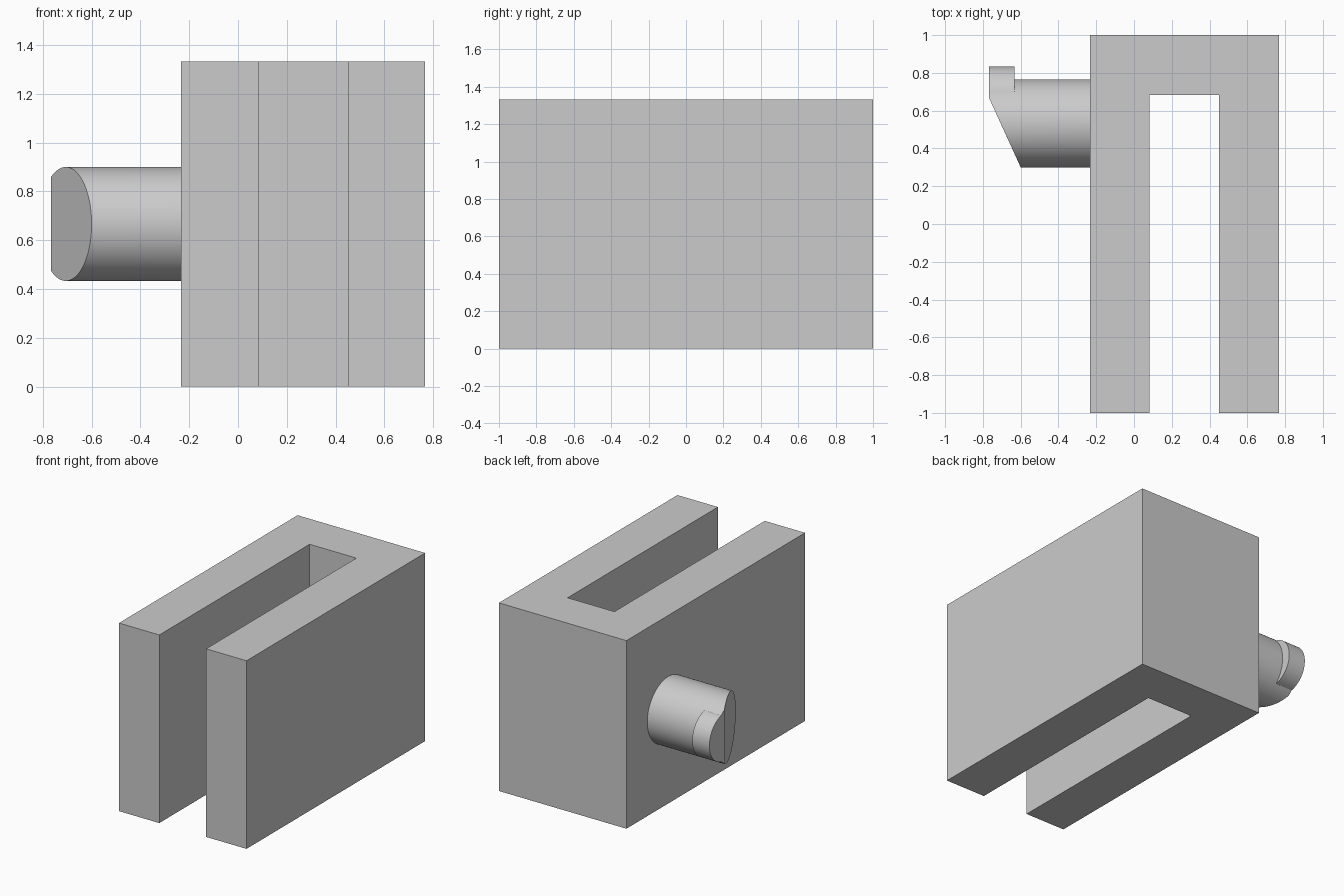
import bpy
import bmesh
import math
from mathutils import Matrix, Vector

cube = bpy.data.objects.get("Cube")
if cube:
    bpy.data.objects.remove(cube, do_unlink=True)

grey = bpy.data.materials.new("plain grey")
grey.use_nodes = True
COLOUR = (0.6, 0.6, 0.6, 1)
grey.diffuse_color = COLOUR
grey.node_tree.nodes["Principled BSDF"].inputs["Base Color"].default_value = COLOUR

HEIGHT = 4 / 3
MID_Z = HEIGHT / 2
END_X = -0.767


def add_object(name, bm):
    bmesh.ops.recalc_face_normals(bm, faces=bm.faces)
    mesh = bpy.data.meshes.new(name)
    bm.to_mesh(mesh)
    bm.free()
    mesh.materials.append(grey)
    obj = bpy.data.objects.new(name, mesh)
    bpy.context.collection.objects.link(obj)
    return obj


def cylinder_x(name, x0, x1, y, radius):
    """Round bar lying along x at mid height."""
    bm = bmesh.new()
    place = Matrix.Translation(((x0 + x1) / 2, y, MID_Z)) @ Matrix.Rotation(math.pi / 2, 4, "Y")
    bmesh.ops.create_cone(bm, cap_ends=True, segments=96, radius1=radius,
                          radius2=radius, depth=x1 - x0, matrix=place)
    return add_object(name, bm)


# U-shaped body, extruded upward from its plan
left, right, slot_l, slot_r, slot_end = -0.233, 0.767, 0.083, 0.45, 0.683
plan = [(left, -1), (slot_l, -1), (slot_l, slot_end), (slot_r, slot_end),
        (slot_r, -1), (right, -1), (right, 1), (left, 1)]
bm = bmesh.new()
base = bm.faces.new([bm.verts.new((x, y, 0)) for x, y in plan])
top = bmesh.ops.extrude_face_region(bm, geom=[base])["geom"]
bmesh.ops.translate(bm, vec=(0, 0, HEIGHT),
                    verts=[v for v in top if isinstance(v, bmesh.types.BMVert)])
add_object("slotted_body", bm)

# Round peg joined with the smaller offset catch lip at its end
peg = cylinder_x("latch_peg", END_X, left + 0.02, 0.533, 0.2333)
lip = cylinder_x("catch_lip", END_X, -0.633, 0.667, 0.1667)
union = peg.modifiers.new("join_lip", "BOOLEAN")
union.operation = "UNION"
union.solver = "EXACT"
union.object = lip
bpy.context.view_layer.objects.active = peg
peg.select_set(True)
bpy.ops.object.modifier_apply(modifier=union.name)
bpy.data.objects.remove(lip, do_unlink=True)

# Slanted lead-in on the front of the peg end
bm = bmesh.new()
bm.from_mesh(peg.data)
slant_start, slant_end = Vector((END_X, 0.667, 0)), Vector((-0.6, 0.3, 0))
along = slant_end - slant_start
bmesh.ops.bisect_plane(bm, geom=bm.verts[:] + bm.edges[:] + bm.faces[:],
                       plane_co=slant_start, plane_no=(along.y, -along.x, 0),
                       clear_outer=True)
bmesh.ops.holes_fill(bm, edges=[e for e in bm.edges if e.is_boundary])
bmesh.ops.recalc_face_normals(bm, faces=bm.faces)
bm.to_mesh(peg.data)
bm.free()
bpy.ops.object.shade_smooth_by_angle(angle=math.radians(20))
